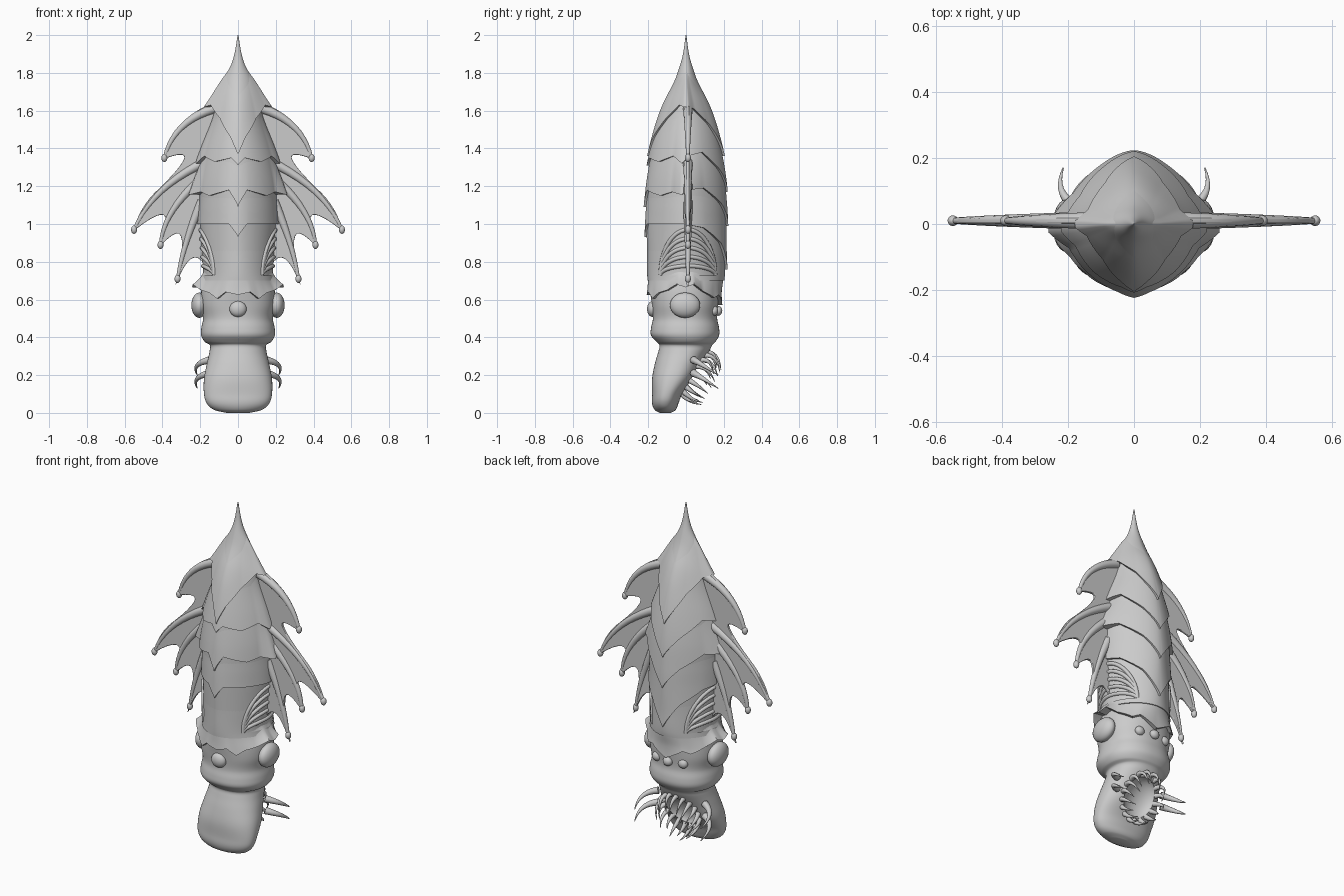
import bpy, bmesh, math
from mathutils import Vector

cube = bpy.data.objects.get("Cube")
if cube:
    bpy.data.objects.remove(cube, do_unlink=True)

clay = bpy.data.materials.new("plain grey")
clay.use_nodes = True
clay.diffuse_color = (0.6, 0.6, 0.6, 1)
clay.node_tree.nodes["Principled BSDF"].inputs["Base Color"].default_value = (0.6, 0.6, 0.6, 1)
made = []


def register(name, data):
    obj = bpy.data.objects.new(name, data)
    bpy.context.collection.objects.link(obj)
    data.materials.append(clay)
    made.append(obj)
    return obj


# Body cross-sections: height, y centre, half width, half depth, roundness
SECTIONS = [
    (0, -.11, .06, .03, 2), (.015, -.11, .125, .055, 2), (.05, -.11, .165, .07, 2.2),
    (.1, -.1, .18, .08, 2.3), (.18, -.07, .18, .11, 2.3), (.26, -.04, .165, .125, 2.2),
    (.33, -.01, .15, .135, 2.2), (.36, 0, .15, .14, 2.2), (.375, 0, .175, .155, 2.2),
    (.41, -.005, .195, .18, 2.2), (.45, -.005, .194, .18, 2.2), (.5, -.005, .185, .17, 2.2),
    (.57, -.005, .195, .175, 2.2), (.64, -.005, .195, .185, 2), (.72, 0, .185, .2, 1.8),
    (.85, 0, .19, .205, 1.7), (1, 0, .2, .21, 1.6), (1.1, 0, .203, .21, 1.6),
    (1.25, 0, .2, .203, 1.6), (1.4, 0, .175, .183, 1.6), (1.55, 0, .135, .15, 1.6),
    (1.65, 0, .113, .115, 1.6), (1.76, 0, .08, .06, 1.6), (1.84, 0, .038, .032, 1.8),
    (1.9, 0, .019, .016, 2), (2, 0, .002, .002, 2)]


def section(z):
    """Smoothly interpolated y centre, half width, half depth and roundness."""
    last = len(SECTIONS) - 1
    i = 0
    while i < last - 1 and SECTIONS[i + 1][0] < z:
        i += 1
    a, b = SECTIONS[i], SECTIONS[i + 1]
    p, q = SECTIONS[max(i - 1, 0)], SECTIONS[min(i + 2, last)]
    h = b[0] - a[0]
    t = min(max((z - a[0]) / h, 0), 1)
    out = []
    for k in range(1, 5):
        m0 = (b[k] - p[k]) / (b[0] - p[0]) * h
        m1 = (q[k] - a[k]) / (q[0] - a[0]) * h
        out.append((2 * t**3 - 3 * t**2 + 1) * a[k] + (t**3 - 2 * t**2 + t) * m0
                   + (3 * t**2 - 2 * t**3) * b[k] + (t**3 - t**2) * m1)
    return out


def surface(angle, z, off=0):
    """Point on the body; angle runs from the front centre."""
    yc, w, d, n = section(z)
    s, c = math.sin(angle), math.cos(angle)
    x = math.copysign(abs(s) ** (2 / n), s) * (w + off)
    y = math.copysign(abs(c) ** (2 / n), c) * (d + off)
    return Vector((x, yc - y, z))


def side_point(side, y, z, off=0):
    yc, w, d, n = section(z)
    return Vector((side * (w * max(0, 1 - abs((y - yc) / d) ** n) ** (1 / n) + off), y, z))


def loft(name, rows, caps=False, skip=None):
    bm = bmesh.new()
    rings = [[bm.verts.new(p) for p in row] for row in rows]
    n = len(rings[0])
    for lo, hi in zip(rings, rings[1:]):
        for j in range(n):
            quad = [lo[j], lo[(j + 1) % n], hi[(j + 1) % n], hi[j]]
            mid = sum((v.co for v in quad), Vector()) / 4
            if not (skip and skip(mid)):
                bm.faces.new(quad)
    if caps:
        bm.faces.new(rings[0])
        bm.faces.new(rings[-1])
    bmesh.ops.recalc_face_normals(bm, faces=bm.faces)
    mesh = bpy.data.meshes.new(name)
    bm.to_mesh(mesh)
    bm.free()
    return register(name, mesh)


def turn(count):
    return [math.tau * j / count for j in range(count)]


def ball(name, centre, radii):
    bm = bmesh.new()
    bmesh.ops.create_uvsphere(bm, u_segments=24, v_segments=14, radius=1)
    for v in bm.verts:
        v.co = Vector([a * b for a, b in zip(v.co, radii)])
    mesh = bpy.data.meshes.new(name)
    bm.to_mesh(mesh)
    bm.free()
    obj = register(name, mesh)
    obj.location = centre
    return obj


def arc(a, c, b, steps=10):
    a, b, c = Vector(a), Vector(b), Vector(c)
    return [a * (1 - t)**2 + c * 2 * t * (1 - t) + b * t * t
            for t in (i / steps for i in range(steps + 1))]


def tube(name, points, r0, r1):
    curve = bpy.data.curves.new(name, 'CURVE')
    curve.dimensions = '3D'
    curve.bevel_depth = 1
    curve.bevel_resolution = 3
    curve.use_fill_caps = True
    line = curve.splines.new('POLY')
    line.points.add(len(points) - 1)
    for i, p in enumerate(points):
        line.points[i].co = (*p, 1)
        line.points[i].radius = r0 + (r1 - r0) * i / (len(points) - 1)
    return register(name, curve)


# Core: jaw, head, trunk and tail spike in one skin
heights = [a[0] + (b[0] - a[0]) * k / 5 for a, b in zip(SECTIONS, SECTIONS[1:]) for k in range(5)]
core = loft("body_core", [[surface(a, z) for a in turn(72)] for z in heights + [2]], caps=True)

# Mouth hollow on the back of the jaw
MOUTH = Vector((0, .055, .2))
OUT, UP = Vector((0, .87, -.5)), Vector((0, .5, .87))
cutter = ball("mouth_cutter", MOUTH, (.1, .06, .115))
cutter.rotation_euler.x = -math.radians(30)
cutter.hide_render = True
cut = core.modifiers.new("mouth", 'BOOLEAN')
cut.operation, cut.object, cut.solver = 'DIFFERENCE', cutter, 'EXACT'
bpy.context.view_layer.objects.active = core
bpy.ops.object.modifier_apply(modifier="mouth")
made.remove(cutter)
bpy.data.objects.remove(cutter, do_unlink=True)


# Overlapping armour plates: edge lists angle from front, height, flare
def plate(name, top, edge, skip=None):
    def rim(angle):
        deg = math.degrees(angle)
        deg = min(deg, 360 - deg)
        for a, b in zip(edge, edge[1:]):
            if deg <= b[0] + 1e-6:
                t = (deg - a[0]) / (b[0] - a[0])
                return a[1] + (b[1] - a[1]) * t, a[2] + (b[2] - a[2]) * t
        return edge[-1][1:]
    rows = []
    for i in range(25):
        t = i / 24
        row = []
        for a in turn(120):
            low, flare = rim(a)
            row.append(surface(a, top + (low - top) * t, -.004 + (.004 + flare) * t**1.5))
        rows.append(row)
    rows.append([surface(a, rim(a)[0], -.012) for a in turn(120)])
    return loft(name, rows, skip=skip)


def in_gill(p):
    return p.z > .73 and ((p.y - .01) / .145)**2 + ((p.z - .73) / .235)**2 < 1


plate("tail_cap", 1.84, [(0, 1.36, .016), (18, 1.46, .014), (45, 1.56, .016), (72, 1.63, .035),
      (84, 1.62, .06), (96, 1.62, .06), (110, 1.61, .03), (140, 1.53, .016), (180, 1.36, .016)])
plate("upper_plate", 1.66, [(0, 1.31, .012), (15, 1.35, .01), (42, 1.33, .016), (66, 1.36, .016),
      (81, 1.32, .035), (96, 1.36, .03), (120, 1.38, .018), (150, 1.29, .014), (180, 1.17, .013)])
plate("middle_plate", 1.42, [(0, 1.09, .014), (18, 1.18, .012), (48, 1.15, .018), (66, 1.17, .018),
      (81, 1.155, .06), (96, 1.18, .05), (120, 1.19, .018), (150, 1.11, .014), (180, .99, .014)])
plate("lower_plate", 1.24, [(0, .93, .012), (18, 1, .01), (60, 1, .01), (90, 1, .014),
      (120, .98, .014), (150, .9, .014), (180, .76, .016)])
plate("gill_plate", 1.04, [(0, .7, .006), (45, .7, .006), (90, .7, .012), (180, .7, .006)], skip=in_gill)
plate("collar", .76, [(0, .625, .02), (18, .64, .018), (30, .605, .018), (45, .635, .016),
      (63, .65, .025), (78, .68, .055), (90, .665, .05), (102, .68, .05), (117, .645, .02),
      (141, .61, .018), (153, .625, .018), (168, .595, .02), (180, .57, .022)])

# Gill arches and ribs, eyes and fins on both sides
WEBS = [((.13, 1.64), (.36, 1.54), (.39, 1.35)), ((.39, 1.35), (.155, 1.435), (.42, 1.18)),
        ((.42, 1.18), (.51, 1.1), (.55, .97)), ((.55, .97), (.3, 1.17), (.41, .89)),
        ((.41, .89), (.235, 1.08), (.32, .71)), ((.32, .71), (.235, .915), (.16, .76)),
        ((.16, .76), (.08, 1.2), (.13, 1.64))]
RAYS = [((.13, 1.61), (.34, 1.54), (.39, 1.35)), ((.17, 1.33), (.45, 1.2), (.55, .97)),
        ((.19, 1.24), (.39, 1.08), (.41, .89)), ((.19, 1.12), (.28, .93), (.32, .71))]

for side, label in ((1, "left"), (-1, "right")):
    for k in range(5):
        rise = .24 - .048 * k
        path = []
        for i in range(25):
            a = math.pi * i / 24
            path.append(side_point(side, .01 - .145 * math.cos(a), .73 + rise * math.sin(a)))
        tube(f"{label}_gill_rib_{k}", path, .011, .011)
    ball(f"{label}_eye", (side * .205, -.005, .57), (.042, .08, .067))

    web = bpy.data.curves.new(f"{label}_fin_web", 'CURVE')
    web.dimensions = '2D'
    web.fill_mode = 'BOTH'
    web.extrude, web.bevel_depth = .004, .004
    outline = [p for s in WEBS for p in arc(*s)[:-1]]
    line = web.splines.new('POLY')
    line.points.add(len(outline) - 1)
    for point, p in zip(line.points, outline):
        point.co = (side * p.x, p.y, 0, 1)
    line.use_cyclic_u = True
    fin = register(web.name, web)
    fin.rotation_euler.x = math.pi / 2
    fin.location.y = .01

    for k, ray in enumerate(RAYS):
        path = [Vector((side * p.x, .01, p.y)) for p in arc(*ray)]
        tube(f"{label}_fin_ray_{k}", path, .026, .009)
        ball(f"{label}_fin_bulb_{k}", path[-1], (.016, .016, .022))

    # Long outer fangs beside the mouth
    for k, z in enumerate((.28, .21)):
        path = arc((side * .15, .04, z), (side * .25, .08, z - .02), (side * .215, .17, z - .08))
        tube(f"{label}_tusk_{k}", path, .02, .002)

# Front eye and the small row of rear eyes
ball("front_eye", (0, -.178, .55), (.045, .028, .042))
for k, x in enumerate((-.085, 0, .085)):
    ball(f"rear_eye_{k}", (x, .17 - abs(x) * .25, .54), (.028, .022, .026))

# Curved teeth around the mouth
for k, a in enumerate(turn(18)):
    spread = Vector((math.cos(a), 0, 0)) * .105 + UP * math.sin(a) * .125
    root = MOUTH + spread - OUT * .02
    reach = .11 if k % 2 else .085
    tip = root + OUT * reach - spread * .15 + Vector((0, 0, -.02))
    tube(f"tooth_{k}", arc(root, root + OUT * reach * .6 + spread * .3 + Vector((0, 0, .015)), tip, 6),
         .015, .0015)

# Turn curves into meshes, then smooth everything but sharp edges
bpy.ops.object.select_all(action='DESELECT')
for obj in made:
    obj.select_set(True)
bpy.context.view_layer.objects.active = core
bpy.ops.object.convert(target='MESH')
bpy.ops.object.shade_smooth_by_angle(angle=math.radians(42))
